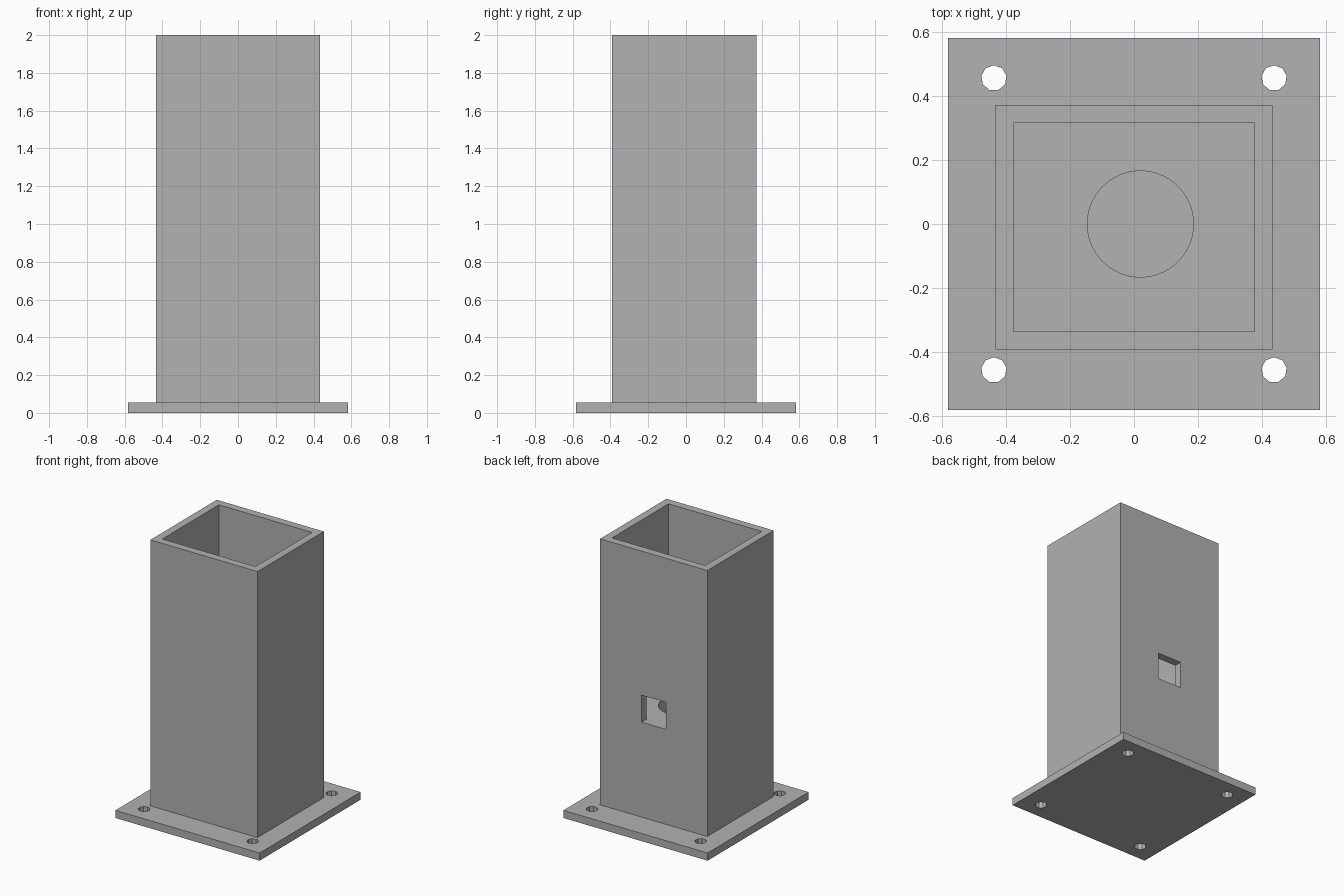
import bpy
from mathutils import Vector

default = bpy.data.objects.get("Cube")
if default:
    bpy.data.objects.remove(default, do_unlink=True)

# One grey for the whole post base
GREY = (0.445, 0.445, 0.445, 1.0)
grey = bpy.data.materials.new("plain grey")
grey.use_nodes = True
grey.diffuse_color = GREY
grey.node_tree.nodes["Principled BSDF"].inputs["Base Color"].default_value = GREY


def finish(obj, name):
    obj.name = obj.data.name = name
    obj.data.materials.clear()
    obj.data.materials.append(grey)
    return obj


def box(name, low, high):
    low, high = Vector(low), Vector(high)
    bpy.ops.mesh.primitive_cube_add(size=1, location=(low + high) / 2)
    obj = bpy.context.object
    obj.scale = high - low
    bpy.ops.object.transform_apply(location=True, rotation=False, scale=True)
    return finish(obj, name)


def cylinder(name, x, y, radius, z0, z1, sides):
    bpy.ops.mesh.primitive_cylinder_add(vertices=sides, radius=radius, depth=z1 - z0,
                                        location=(x, y, (z0 + z1) / 2))
    return finish(bpy.context.object, name)


def cut(target, cutter):
    """Subtract the cutter from the target, then discard the cutter."""
    cutter.hide_render = True
    mod = target.modifiers.new("cut", 'BOOLEAN')
    mod.operation = 'DIFFERENCE'
    mod.solver = 'EXACT'
    mod.object = cutter
    bpy.ops.object.select_all(action='DESELECT')
    bpy.context.view_layer.objects.active = target
    target.select_set(True)
    bpy.ops.object.modifier_apply(modifier=mod.name)
    bpy.data.objects.remove(cutter, do_unlink=True)


PLATE, PLATE_TOP = 0.583, 0.056
HALF_X, FRONT, BACK = 0.433, -0.393, 0.373
WALL, TOP = 0.0565, 2.0
FLOOR_TOP = 0.75

# Base plate with four nine-sided bolt holes
plate = box("base_plate", (-PLATE, -PLATE, 0), (PLATE, PLATE, PLATE_TOP))
for sx in (-1, 1):
    for sy in (-1, 1):
        cut(plate, cylinder("bolt_cutter", sx * 0.4385, sy * 0.457, 0.04, -0.1, 0.2, 9))

# Square tube, open at the top
inner_low = (-HALF_X + WALL, FRONT + WALL)
inner_high = (HALF_X - WALL, BACK - WALL)
tube = box("square_tube", (-HALF_X, FRONT, PLATE_TOP), (HALF_X, BACK, TOP))
cut(tube, box("bore_cutter", (*inner_low, -0.1), (*inner_high, TOP + 0.1)))

# Square window through the back wall, level with the inner floor
cut(tube, box("window_cutter", (-0.098, 0.2, FLOOR_TOP), (0.098, 0.6, 0.947)))

# Inner floor with a round hole
inner_floor = box("inner_floor", (*inner_low, FLOOR_TOP - 0.1), (*inner_high, FLOOR_TOP))
cut(inner_floor, cylinder("floor_hole_cutter", 0.02, 0, 0.166, 0.5, 1.0, 64))
bpy.ops.object.shade_smooth_by_angle()
